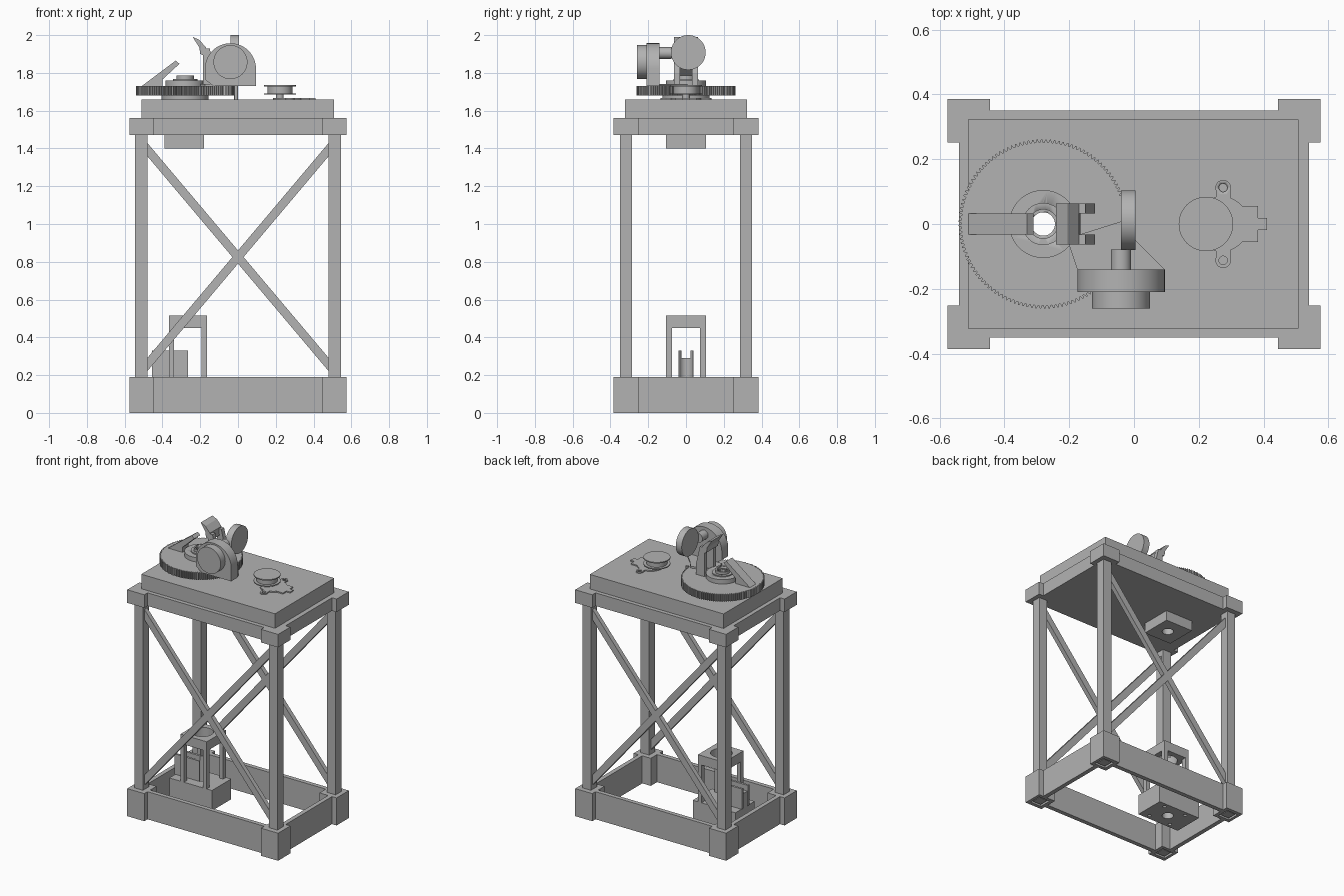
import bpy, bmesh, math
from mathutils import Matrix, Vector

old = bpy.data.objects.get("Cube")
if old:
    bpy.data.objects.remove(old, do_unlink=True)

grey = bpy.data.materials.new("plain grey")
grey.use_nodes = True
GREY = (0.45, 0.45, 0.45, 1)
grey.diffuse_color = GREY
grey.node_tree.nodes["Principled BSDF"].inputs["Base Color"].default_value = GREY

AXIS = -0.28  # x of the vertical light path


def finish(name, bm, smooth=False):
    bmesh.ops.recalc_face_normals(bm, faces=bm.faces)
    mesh = bpy.data.meshes.new(name)
    bm.to_mesh(mesh)
    bm.free()
    mesh.materials.append(grey)
    ob = bpy.data.objects.new(name, mesh)
    bpy.context.collection.objects.link(ob)
    if smooth:
        bpy.ops.object.select_all(action='DESELECT')
        ob.select_set(True)
        bpy.context.view_layer.objects.active = ob
        bpy.ops.object.shade_smooth_by_angle(angle=math.radians(30))
    return ob


def box(name, x, y, z):
    bm = bmesh.new()
    bmesh.ops.create_cube(bm, size=1)
    for v in bm.verts:
        v.co = [(r[0] + r[1]) / 2 + c * (r[1] - r[0]) for c, r in zip(v.co, (x, y, z))]
    return finish(name, bm)


def cylinder(name, centre, radius, span, axis='Z', sides=48):
    """Cylinder along an axis; centre gives the other two coordinates in order."""
    bm = bmesh.new()
    bmesh.ops.create_cone(bm, cap_ends=True, segments=sides, radius1=radius,
                          radius2=radius, depth=span[1] - span[0])
    place = list(centre)
    place.insert('XYZ'.index(axis), sum(span) / 2)
    turn = {'X': Matrix.Rotation(math.pi / 2, 4, 'Y'),
            'Y': Matrix.Rotation(math.pi / 2, 4, 'X'), 'Z': Matrix()}[axis]
    bm.transform(Matrix.Translation(place) @ turn)
    return finish(name, bm, True)


def prism(name, points, span, axis='Z', smooth=False):
    """Extrude an outline: xy along Z, or xz along Y."""
    bm = bmesh.new()
    to3d = (lambda p: (p[0], p[1], span[0])) if axis == 'Z' else (lambda p: (p[0], span[0], p[1]))
    face = bm.faces.new([bm.verts.new(to3d(p)) for p in points])
    out = bmesh.ops.extrude_face_region(bm, geom=[face])
    d = span[1] - span[0]
    move = Vector((0, 0, d) if axis == 'Z' else (0, d, 0))
    bmesh.ops.translate(bm, vec=move, verts=[g for g in out["geom"] if isinstance(g, bmesh.types.BMVert)])
    return finish(name, bm, smooth)


def cut(targets, cutter):
    cutter.hide_render = True
    for ob in targets:
        mod = ob.modifiers.new("opening", 'BOOLEAN')
        mod.operation = 'DIFFERENCE'
        mod.solver = 'EXACT'
        mod.object = cutter
        bpy.context.view_layer.objects.active = ob
        bpy.ops.object.modifier_apply(modifier=mod.name)
    bpy.data.objects.remove(cutter, do_unlink=True)


def arc(cx, cy, r, a0, a1, n):
    return [(cx + r * math.cos(math.radians(a0 + (a1 - a0) * i / n)),
             cy + r * math.sin(math.radians(a0 + (a1 - a0) * i / n))) for i in range(n + 1)]


def ends(s, a, b):
    return tuple(sorted((s * a, s * b)))


# Frame: corner blocks, legs, rails and cross braces
for sx in (-1, 1):
    for sy in (-1, 1):
        bx, by = ends(sx, 0.445, 0.575), ends(sy, 0.252, 0.385)
        foot = box("base_corner", bx, by, (0, 0.19))
        cut([foot], box("socket", ends(sx, 0.47, 0.555), ends(sy, 0.275, 0.36), (-0.05, 0.03)))
        box("top_corner", bx, by, (1.47, 1.56))
        box("leg", ends(sx, 0.48, 0.545), ends(sy, 0.285, 0.35), (0.005, 1.48))
for s in (-1, 1):
    box("base_long_rail", (-0.46, 0.46), ends(s, 0.32, 0.35), (0, 0.19))
    box("base_short_rail", ends(s, 0.51, 0.54), (-0.26, 0.26), (0, 0.19))
    for d in (-1, 1):
        x = 0.485 * d
        prism("cross_brace", [(-x, 0.215), (-x, 0.285), (x, 1.435), (x, 1.365)],
              ends(s, 0.302, 0.333), 'Y')

# Table top with a box hung below
top_frame = box("top_frame", (-0.54, 0.54), (-0.35, 0.35), (1.47, 1.56))
top_cover = box("top_cover", (-0.512, 0.508), (-0.322, 0.322), (1.56, 1.66))
under_box = box("under_box", (-0.39, -0.18), (-0.107, 0.107), (1.40, 1.47))

# Lower block, slotted slide and raised stand
lower_block = box("lower_block", (-0.45, -0.125), (-0.105, 0.105), (0.05, 0.19))
for x in (-0.36, -0.19):
    for y in (-0.075, 0.075):
        cut([lower_block], cylinder("screw_hole", (x, y), 0.012, (0, 0.1), sides=16))
slide = [box("slide_core", (-0.45, -0.27), (-0.026, 0.026), (0.19, 0.29))]
for s in (-1, 1):
    slide.append(box("slide_side", (-0.455, -0.265), ends(s, 0.025, 0.04), (0.19, 0.33)))
    for x in (-0.365, -0.192):
        box("stand_leg", (x, x + 0.027), ends(s, 0.073, 0.105), (0.19, 0.455))
stand = box("stand_top", (-0.365, -0.165), (-0.105, 0.105), (0.45, 0.515))
cut([stand], cylinder("stand_opening", (-0.27, 0), 0.068, (0.4, 0.6)))

# Toothed turntable with stacked collars
teeth = 120
outline = []
for i in range(teeth):
    for r, f in ((0.252, 0), (0.261, 0.25), (0.261, 0.5), (0.252, 0.75)):
        a = math.tau * (i + f) / teeth
        outline.append((AXIS + r * math.cos(a), r * math.sin(a)))
table = [prism("toothed_wheel", outline, (1.68, 1.73)),
         cylinder("turntable_foot", (AXIS, 0), 0.125, (1.66, 1.68)),
         cylinder("lower_collar", (AXIS, 0), 0.105, (1.73, 1.76)),
         cylinder("middle_collar", (AXIS, 0), 0.065, (1.76, 1.767)),
         cylinder("upper_collar", (AXIS, 0), 0.046, (1.767, 1.785))]

# Light path opened through every layer
cut(table + slide + [top_frame, top_cover, under_box, lower_block],
    cylinder("light_path", (AXIS, 0), 0.036, (-0.1, 1.9)))

# Slanted arm on the turntable
prism("slanted_arm", [(-0.51, 1.73), (-0.33, 1.865), (-0.31, 1.848), (-0.40, 1.765), (-0.40, 1.73)],
      (-0.033, 0.033), 'Y')

# Forked bracket with a curved head
prism("bracket_head", [(-0.24, 1.99), (-0.205, 1.975), (-0.17, 1.935), (-0.165, 1.885),
                       (-0.20, 1.90), (-0.205, 1.935)], (-0.063, 0.063), 'Y')
for s in (-1, 1):
    prism("bracket_fork", [(-0.185, 1.73), (-0.12, 1.73), (-0.12, 1.80), (-0.15, 1.93), (-0.185, 1.93)],
          ends(s, 0.033, 0.063), 'Y')

# Arched motor housing, front drum, shaft and round mirror
prism("motor_housing", [(0.095, 1.73)] + arc(-0.04, 1.822, 0.135, 0, 180, 28) + [(-0.175, 1.765), (-0.13, 1.73)],
      (-0.21, -0.14), 'Y', True)
cylinder("motor_drum", (-0.04, 1.857), 0.09, (-0.26, -0.205), 'Y')
cylinder("mirror_shaft", (-0.04, 1.905), 0.031, (-0.142, -0.078), 'Y')
cylinder("shaft_tip", (-0.022, 1.905), 0.018, (-0.08, -0.05), 'Y')
cylinder("round_mirror", (0.012, 1.908), 0.092, (-0.04, 0.005), 'X')
prism("support_plate", [(-0.2, -0.065), (-0.175, -0.14), (0.095, -0.14), (0.005, -0.05), (-0.04, 0.008), (-0.16, -0.03)],
      (1.73, 1.742))
cylinder("support_post", (-0.01, 0), 0.01, (1.66, 1.735), sides=16)

# Drive pulley on its eared plate
cylinder("motor_plate", (0.27, 0), 0.085, (1.66, 1.668))
box("plate_tab", (0.3, 0.382), (-0.056, 0.056), (1.66, 1.668))
box("plate_tongue", (0.37, 0.41), (-0.018, 0.018), (1.66, 1.668))
for s in (-1, 1):
    ears = [cylinder("plate_ear", (0.275, s * 0.112), 0.024, (1.66, 1.668), sides=24),
            box("ear_neck", (0.253, 0.297), ends(s, 0.07, 0.108), (1.66, 1.668))]
    cut(ears, cylinder("ear_hole", (0.275, s * 0.112), 0.013, (1.65, 1.7), sides=20))
cylinder("pulley_shaft", (0.222, 0), 0.02, (1.66, 1.70), sides=24)
cylinder("pulley_lower_flange", (0.222, 0), 0.084, (1.685, 1.692))
cylinder("pulley_core", (0.222, 0), 0.066, (1.692, 1.728), sides=32)
cylinder("pulley_upper_flange", (0.222, 0), 0.084, (1.728, 1.735))
